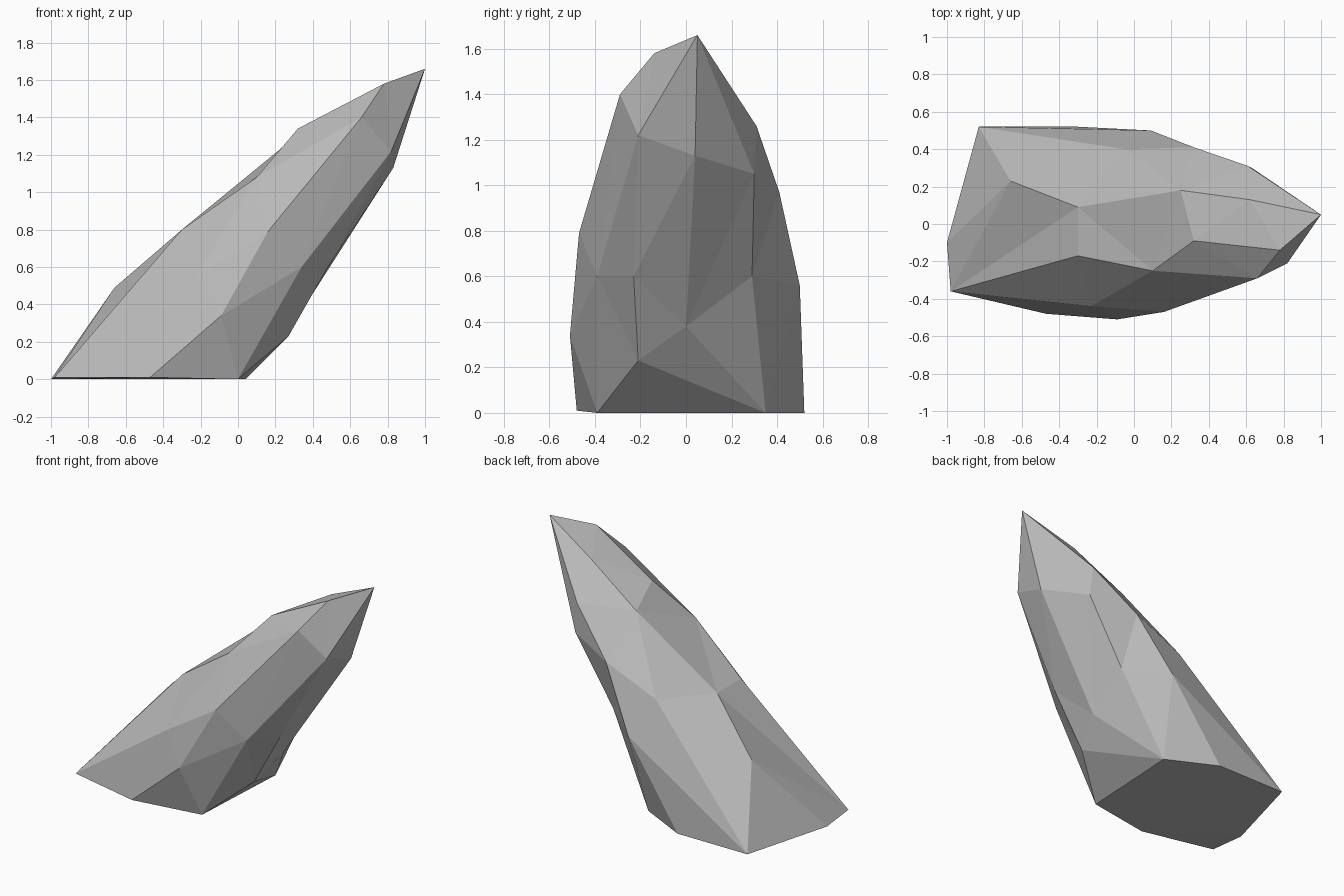
import bpy
import bmesh

cube = bpy.data.objects.get("Cube")
if cube:
    bpy.data.objects.remove(cube, do_unlink=True)

# Corner points of the leaning stone, from the ground up to the tip
corners = dict(
    # ground outline
    N=(.04, .35, 0), j=(-.3, .52, 0), J=(-.83, .52, 0), Y=(-1, -.1, 0),
    X=(-.98, -.36, .01), O=(-.47, -.48, .01), M=(0, -.39, 0),
    # lower belt
    K=(.35, 0, .38), H=(.35, .29, .6), I=(.09, .5, .56), Z=(-.66, .23, .49),
    W=(-.3, -.17, .8), e=(-.23, -.44, .54), P=(-.09, -.51, .34), L=(.27, -.21, .23),
    # middle belt
    G=(.32, .41, .97), b=(-.05, .4, .81), a=(-.3, .09, .8), V=(.1, -.25, 1.08),
    Q=(.16, -.47, .79), R=(.34, -.39, .6), S=(.48, -.23, .6),
    # upper belt
    D=(.83, .04, 1.13), F=(.63, .3, 1.05), E=(.61, .31, 1.26), c=(.25, .18, 1.25),
    U=(.32, -.09, 1.34), B=(.66, -.29, 1.4), C=(.82, -.21, 1.22),
    # tip
    T=(1, .05, 1.66), d=(.62, .13, 1.48), A=(.78, -.14, 1.58),
)

# Each band runs round the stone and joins a lower outline to an upper one;
# a repeated letter makes a fan of triangles at that corner
bands = [
    ("NNNjJJJYXXXXOOMMMNN", "KHIIIbZZZaWeePPMLLK"),
    ("KHIIIbZZaaWeePPMLLKK", "KHHGbbbaaVVVQQRRRSSK"),
    ("KKHGGGbaVVVQRRSSK", "DFFFEccccUBBBCCDD"),
    ("DFEEcUUBCCD", "TTTdddAAATT"),
]
caps = ["NjJYXOM", "TdA"]

bm = bmesh.new()
verts = {name: bm.verts.new(co) for name, co in corners.items()}


def add_face(names):
    """Make a face from corner names, dropping repeats."""
    unique = list(dict.fromkeys(names))
    if len(unique) > 2:
        bm.faces.new([verts[n] for n in unique])


for lower, upper in bands:
    for i in range(len(lower) - 1):
        add_face((lower[i], lower[i + 1], upper[i + 1], upper[i]))
for cap in caps:
    add_face(cap)
bmesh.ops.triangulate(bm, faces=bm.faces[:])
bmesh.ops.recalc_face_normals(bm, faces=bm.faces[:])

mesh = bpy.data.meshes.new("leaning_rock")
bm.to_mesh(mesh)
bm.free()
rock = bpy.data.objects.new("leaning_rock", mesh)
bpy.context.collection.objects.link(rock)

# Plain grey stone
stone = bpy.data.materials.new("grey_stone")
stone.use_nodes = True
grey = (.5, .5, .5, 1)
stone.diffuse_color = grey
stone.node_tree.nodes["Principled BSDF"].inputs["Base Color"].default_value = grey
mesh.materials.append(stone)
